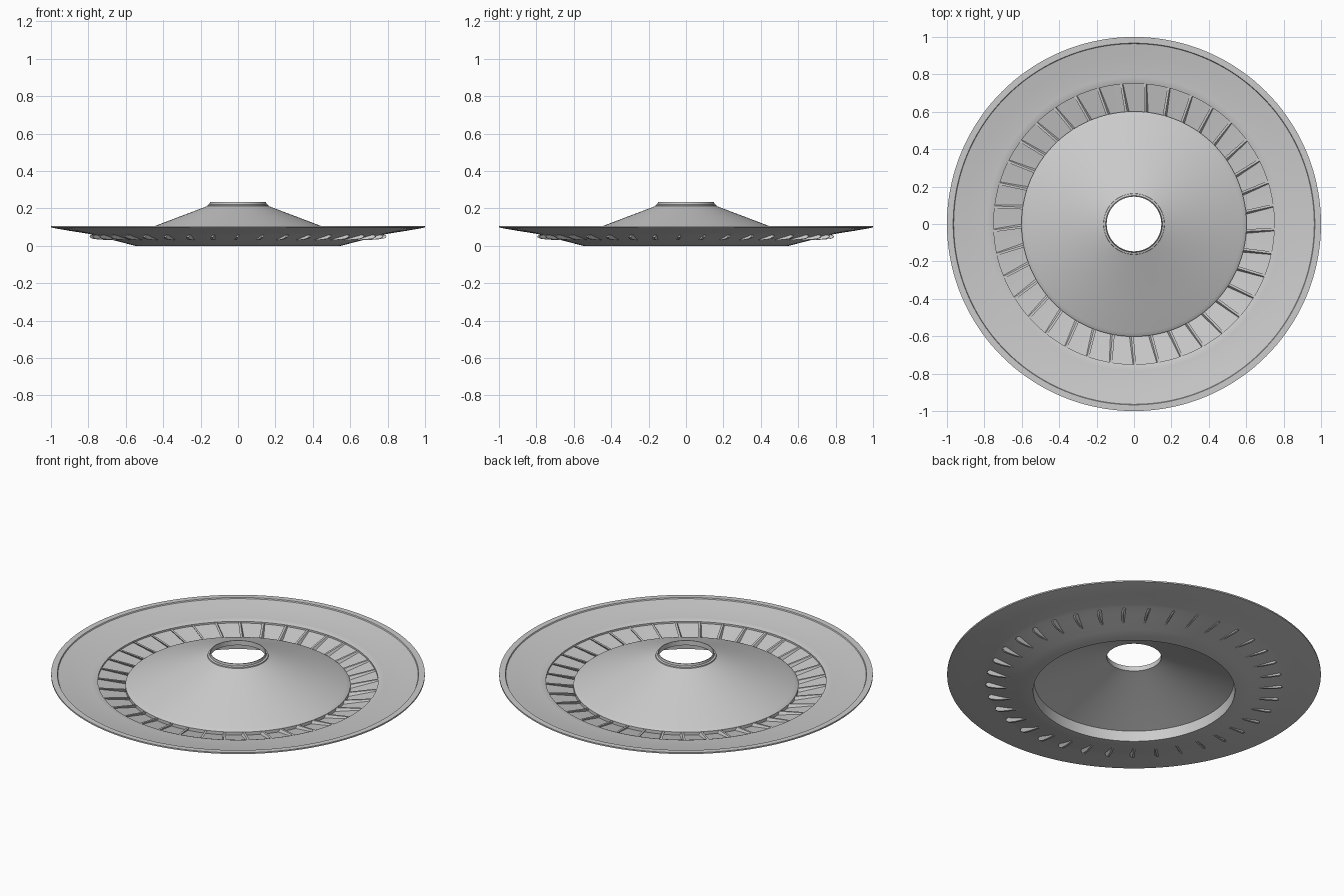
import bpy, bmesh, math
from mathutils import Matrix

if "Cube" in bpy.data.objects:
    bpy.data.objects.remove(bpy.data.objects["Cube"])


def finish(name, bm, angle=28):
    bmesh.ops.recalc_face_normals(bm, faces=bm.faces)
    me = bpy.data.meshes.new(name)
    bm.to_mesh(me)
    bm.free()
    ob = bpy.data.objects.new(name, me)
    bpy.context.collection.objects.link(ob)
    bpy.ops.object.select_all(action='DESELECT')
    ob.select_set(True)
    bpy.context.view_layer.objects.active = ob
    bpy.ops.object.shade_smooth_by_angle(angle=math.radians(angle))
    return ob


def lathe(name, profile, seg=144):
    """Revolve a closed (radius, z) profile about the z axis."""
    bm = bmesh.new()
    rings = []
    for i in range(seg):
        a = 2 * math.pi * i / seg
        rings.append([bm.verts.new((r * math.cos(a), r * math.sin(a), z)) for r, z in profile])
    n = len(profile)
    for i in range(seg):
        p, q = rings[i], rings[(i + 1) % seg]
        for j in range(n):
            k = (j + 1) % n
            bm.faces.new((p[j], q[j], q[k], p[k]))
    return finish(name, bm)


# Dished shell: rim, flange, blade trough, raised cone, collar, hollow underside
lathe("dish_shell", [
    (1.0, 0.098), (1.0, 0.106), (0.967, 0.106), (0.964, 0.100),
    (0.90, 0.089), (0.81, 0.075), (0.785, 0.073), (0.765, 0.071), (0.75, 0.066),
    (0.75, 0.056), (0.602, 0.024),
    (0.602, 0.042), (0.595, 0.047), (0.58, 0.053), (0.46, 0.100), (0.175, 0.208),
    (0.163, 0.213), (0.162, 0.219), (0.152, 0.222), (0.150, 0.235), (0.146, 0.235),
    (0.146, 0.207), (0.165, 0.201), (0.45, 0.093), (0.535, 0.060),
    (0.540, 0.0), (0.550, 0.0), (0.62, 0.018), (0.74, 0.048),
    (0.79, 0.062), (0.81, 0.066), (0.90, 0.080), (0.965, 0.091),
])

# Ring of tilted blades crossing the trough and poking through the underside
COUNT = 37
THICK = 0.006
TILT = 0.6
side = [(0.598, 0.022), (0.66, 0.030), (0.74, 0.033), (0.78, 0.038), (0.795, 0.047),
        (0.79, 0.056), (0.75, 0.063), (0.598, 0.041)]
bm = bmesh.new()
for i in range(COUNT):
    rot = Matrix.Rotation(-math.pi / 2 + 2 * math.pi * i / COUNT, 4, 'Z')
    loops = []
    for s in (-1, 1):
        loops.append([bm.verts.new(rot @ Matrix.Translation(
            (r, s * THICK + TILT * (z - 0.055), z)).translation) for r, z in side])
    lo, hi = loops
    bm.faces.new(lo[::-1])
    bm.faces.new(hi)
    for j in range(len(side)):
        k = (j + 1) % len(side)
        bm.faces.new((lo[j], lo[k], hi[k], hi[j]))
finish("trough_blades", bm)
